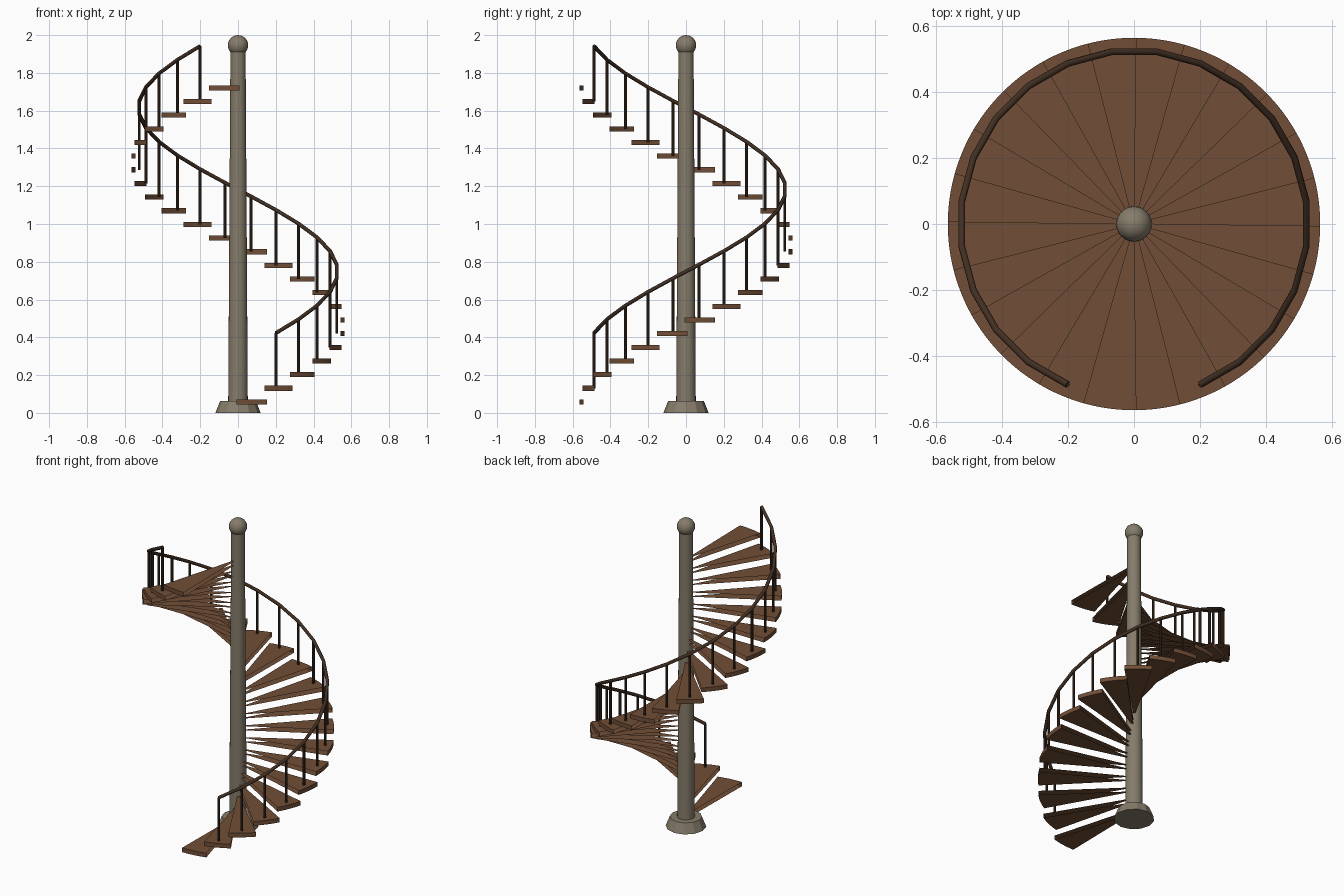
import bpy
import bmesh
from math import sin, cos, radians

if "Cube" in bpy.data.objects:
    bpy.data.objects.remove(bpy.data.objects["Cube"], do_unlink=True)

STEPS = 24
TURN = 360 / STEPS
RISE = 0.0723
FIRST_Z = 0.058
RIM = 0.565
RAIL_R = 0.527
RAIL_H = 0.293


def material(name, rgb):
    m = bpy.data.materials.new(name)
    m.use_nodes = True
    m.diffuse_color = (*rgb, 1)
    m.node_tree.nodes["Principled BSDF"].inputs["Base Color"].default_value = (*rgb, 1)
    return m


wood = material("brown wood", (0.165, 0.076, 0.037))
dark = material("dark rail wood", (0.052, 0.028, 0.016))
stone = material("grey stone", (0.235, 0.2, 0.145))


def add(name, data):
    ob = bpy.data.objects.new(name, data)
    bpy.context.collection.objects.link(ob)
    return ob


def finish(name, mat):
    ob = bpy.context.object
    ob.name = ob.data.name = name
    ob.data.materials.append(mat)
    return ob


def cone(name, mat, sides, r1, r2, z0, z1):
    bpy.ops.mesh.primitive_cone_add(vertices=sides, radius1=r1, radius2=r2,
                                    depth=z1 - z0, location=(0, 0, (z0 + z1) / 2))
    return finish(name, mat)


def step_mesh(half_angle, half_thick, segments):
    """Wedge with top, underside and curved outer rim, open along its flanks."""
    bm = bmesh.new()
    rings = []
    for z in (-half_thick, half_thick):
        ring = []
        for k in range(segments + 1):
            a = radians(half_angle * (2 * k / segments - 1))
            ring.append(bm.verts.new((RIM * cos(a), RIM * sin(a), z)))
        rings.append((bm.verts.new((0, 0, z)), ring))
    (c0, low), (c1, high) = rings
    bm.faces.new([c1] + high)
    bm.faces.new([c0] + low[::-1])
    for k in range(segments):
        bm.faces.new((low[k], low[k + 1], high[k + 1], high[k]))
    me = bpy.data.meshes.new("step")
    bm.to_mesh(me)
    bm.free()
    me.materials.append(wood)
    return me


def step_angle(i):
    return radians(-90 + TURN * (i + 0.5))


def step_z(i):
    return FIRST_Z + RISE * i


# Central column, base and ball finial
cone("base", stone, 12, 0.12, 0.095, 0, 0.063)
cone("column", stone, 24, 0.052, 0.04, 0.03, 1.93)
bpy.ops.object.shade_smooth_by_angle()
bpy.ops.mesh.primitive_uv_sphere_add(segments=24, ring_count=12, radius=0.054,
                                     location=(0, 0, 1.946))
finish("ball_finial", stone)
bpy.ops.object.shade_smooth_by_angle()

# Winding treads
tread = step_mesh(TURN * 0.55, 0.0135, 6)
for i in range(STEPS):
    ob = add(f"step_{i + 1}", tread)
    ob.location.z = step_z(i)
    ob.rotation_euler.z = step_angle(i)

# Balusters on all but the first and last tread
first = cone("baluster_1", dark, 8, 0.0075, 0.0075, 0, RAIL_H)
first.data.transform(first.matrix_basis)
path = []
for i in range(1, STEPS - 1):
    a = step_angle(i)
    spot = (RAIL_R * cos(a), RAIL_R * sin(a), step_z(i))
    ob = first if i == 1 else add(f"baluster_{i}", first.data)
    ob.location = spot
    path.append((spot[0], spot[1], spot[2] + RAIL_H))

# Handrail through the baluster tops
curve = bpy.data.curves.new("handrail", "CURVE")
curve.dimensions = "3D"
curve.bevel_depth = 0.0105
curve.bevel_resolution = 2
curve.use_fill_caps = True
spline = curve.splines.new("POLY")
spline.points.add(len(path) - 1)
for p, co in zip(spline.points, path):
    p.co = (*co, 1)
curve.materials.append(dark)
add("handrail", curve)
